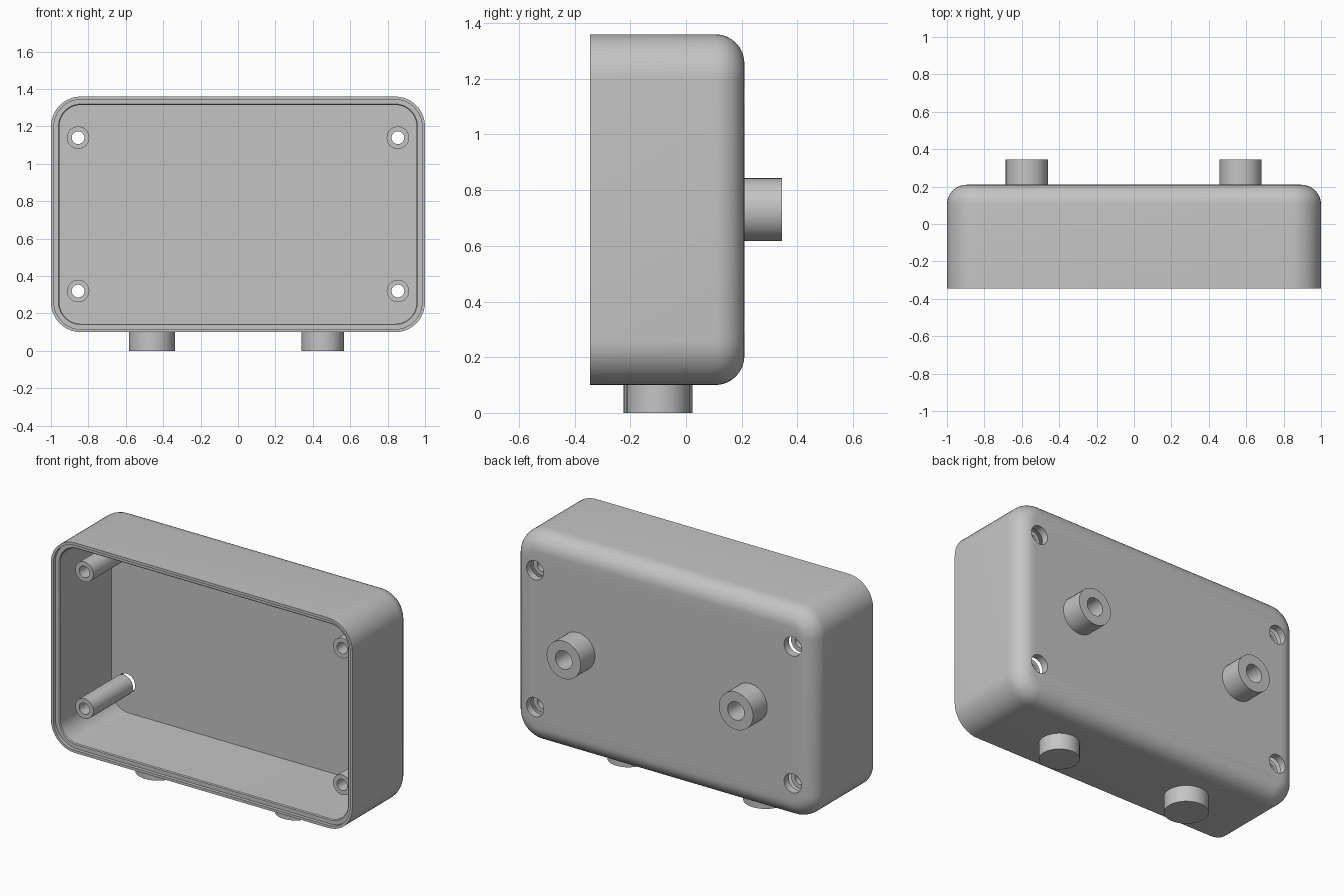
import bpy, bmesh
from math import sin, cos, pi, radians
from mathutils import Vector

cube = bpy.data.objects.get("Cube")
if cube:
    bpy.data.objects.remove(cube, do_unlink=True)

grey = bpy.data.materials.new("plain grey")
grey.use_nodes = True
COLOUR = (0.55, 0.55, 0.55, 1)
grey.diffuse_color = COLOUR
for node in grey.node_tree.nodes:
    if node.type == 'BSDF_PRINCIPLED':
        node.inputs["Base Color"].default_value = COLOUR

FRONT, BACK, INNER_BACK = -0.345, 0.21, 0.165
MID_Z, HALF_X, HALF_Z = 0.73, 1.0, 0.63
CORNER, FILLET, WALL = 0.16, 0.105, 0.045


def loft(name, rings, closed=False):
    """Skin a list of point rings; cap the ends unless the list wraps round."""
    bm = bmesh.new()
    loops = [[bm.verts.new(p) for p in ring] for ring in rings]
    n = len(loops[0])
    pairs = list(zip(loops, loops[1:]))
    if closed:
        pairs.append((loops[-1], loops[0]))
    else:
        bm.faces.new(loops[0])
        bm.faces.new(loops[-1])
    for a, b in pairs:
        for i in range(n):
            j = (i + 1) % n
            bm.faces.new((a[i], a[j], b[j], b[i]))
    bmesh.ops.recalc_face_normals(bm, faces=bm.faces)
    mesh = bpy.data.meshes.new(name)
    bm.to_mesh(mesh)
    bm.free()
    mesh.materials.append(grey)
    obj = bpy.data.objects.new(name, mesh)
    bpy.context.collection.objects.link(obj)
    return obj


def smooth(obj):
    bpy.ops.object.select_all(action='DESELECT')
    obj.select_set(True)
    bpy.context.view_layer.objects.active = obj
    bpy.ops.object.shade_smooth_by_angle(angle=radians(30))


def rounded_ring(inset, y, steps=10):
    """Rounded rectangle facing the front, shrunk by the inset."""
    r = CORNER - inset
    cx, cz = HALF_X - CORNER, HALF_Z - CORNER
    ring = []
    for k, (sx, sz) in enumerate(((1, 1), (-1, 1), (-1, -1), (1, -1))):
        for i in range(steps + 1):
            a = (k + i / steps) * pi / 2
            ring.append(Vector((sx * cx + r * cos(a), y, MID_Z + sz * cz + r * sin(a))))
    return ring


def turned(name, centre, axis, profile, closed=False, sides=40):
    """Turn (radius, position) pairs around an axis, 'Y' or 'Z'."""
    rings = []
    for r, h in profile:
        ring = []
        for i in range(sides):
            a = 2 * pi * i / sides
            u, v = centre[0] + r * cos(a), centre[1] + r * sin(a)
            ring.append((u, h, v) if axis == 'Y' else (u, v, h))
        rings.append(ring)
    return loft(name, rings, closed)


# Open-fronted shell: rounded back edge, side walls, stepped rim, inner cavity
steps = 8
profile = []
for i in range(steps + 1):
    a = pi / 2 * (1 - i / steps)
    profile.append((FILLET * (1 - cos(a)), BACK - FILLET * (1 - sin(a))))
profile += [(0, FRONT), (0.016, FRONT), (0.016, FRONT + 0.02),
            (0.04, FRONT + 0.02), (WALL, FRONT + 0.025), (WALL, INNER_BACK)]
shell = loft("enclosure_shell", [rounded_ring(d, y) for d, y in profile])

# Screw holes through the back wall, each with a hollow post in front of it
for sx in (-1, 1):
    for side, z in (("lower", 0.32), ("upper", 1.14)):
        centre = (sx * 0.855, z)
        cutter = turned("hole_cutter", centre, 'Y', [(0.057, 0.12), (0.057, 0.3)])
        cut = shell.modifiers.new("screw_hole", 'BOOLEAN')
        cut.operation, cut.solver, cut.object = 'DIFFERENCE', 'EXACT', cutter
        bpy.context.view_layer.objects.active = shell
        bpy.ops.object.modifier_apply(modifier=cut.name)
        bpy.data.objects.remove(cutter, do_unlink=True)
        post = turned(f"{side}_{'left' if sx > 0 else 'right'}_screw_post", centre, 'Y',
                      [(0.06, 0.14), (0.06, -0.235), (0.034, -0.235), (0.034, 0.14)], closed=True)
        smooth(post)
smooth(shell)

# Two blind-bored bosses on the back and two solid plugs underneath
for side, boss_x, plug_x, plug_r in (("left", 0.57, 0.453, 0.113),
                                     ("right", -0.573, -0.46, 0.124)):
    smooth(turned(f"{side}_back_boss", (boss_x, MID_Z), 'Y',
                  [(0.113, 0.19), (0.113, 0.345), (0.055, 0.345), (0.055, 0.215)]))
    smooth(turned(f"{side}_bottom_plug", (plug_x, -0.1), 'Z',
                  [(plug_r, 0.12), (plug_r, 0)]))
